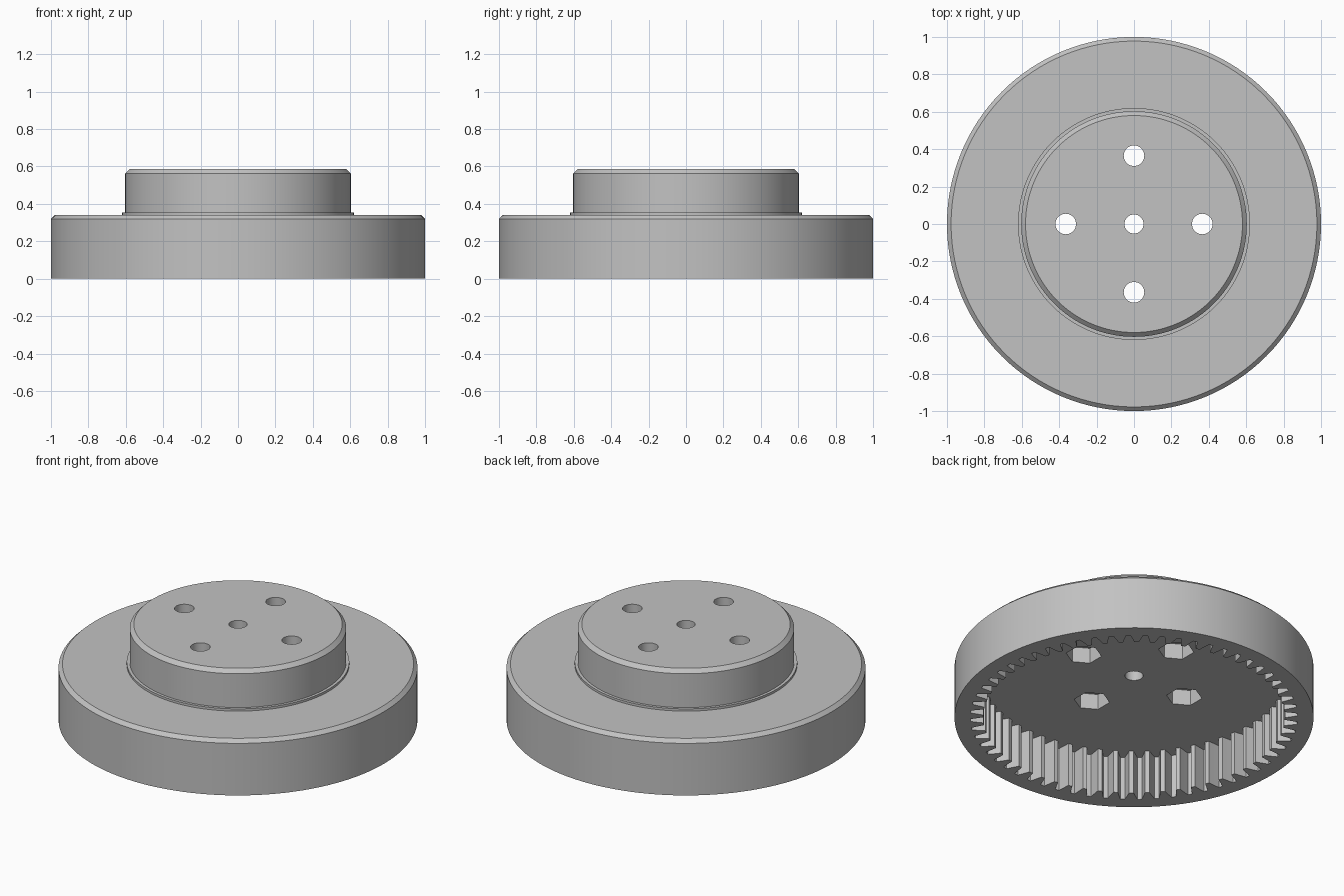
import bpy, bmesh
from math import sin, cos, pi, tau

if "Cube" in bpy.data.objects:
    bpy.data.objects.remove(bpy.data.objects["Cube"])

SEGMENTS = 128
TEETH = 60
FLOOR = 0.268          # ceiling of the geared pocket
HOLE_RING = 0.365      # distance of the bolt holes from the axis

grey = bpy.data.materials.new("light grey")
grey.use_nodes = True
grey.diffuse_color = (0.54, 0.54, 0.54, 1)
grey.node_tree.nodes["Principled BSDF"].inputs["Base Color"].default_value = grey.diffuse_color


def finish(name, bm):
    bmesh.ops.recalc_face_normals(bm, faces=bm.faces)
    mesh = bpy.data.meshes.new(name)
    bm.to_mesh(mesh)
    bm.free()
    mesh.materials.append(grey)
    obj = bpy.data.objects.new(name, mesh)
    bpy.context.collection.objects.link(obj)
    return obj


def skin(bm, rings):
    """Join equal rings of points into a closed solid."""
    loops = [[bm.verts.new(p) for p in ring] for ring in rings]
    n = len(loops[0])
    for a, b in zip(loops, loops[1:]):
        for i in range(n):
            j = (i + 1) % n
            bm.faces.new((a[i], a[j], b[j], b[i]))
    bm.faces.new(loops[0][::-1])
    bm.faces.new(loops[-1])


def circle(radius, z, n=SEGMENTS, x=0, y=0, turn=0):
    return [(x + radius * cos(tau * i / n + turn),
             y + radius * sin(tau * i / n + turn), z) for i in range(n)]


def tooth_outline(z):
    """Outline of the pocket: a narrow groove between each pair of teeth."""
    steps = [(-0.36, 0.84), (-0.25, 0.875), (-0.13, 0.912),
             (0.13, 0.912), (0.25, 0.875), (0.36, 0.84)]
    return [(r * cos(tau * (k + s) / TEETH), r * sin(tau * (k + s) / TEETH), z)
            for k in range(TEETH) for s, r in steps]


# Turned body: wide rim, thin collar and raised hub with chamfered edges
profile = [(1, 0), (1, 0.32), (0.978, 0.341), (0.62, 0.341), (0.62, 0.355),
           (0.603, 0.355), (0.603, 0.563), (0.58, 0.586)]
bm = bmesh.new()
skin(bm, [circle(r, z) for r, z in profile])
body = finish("ring_gear_hub", bm)

# Toothed pocket underneath
bm = bmesh.new()
skin(bm, [tooth_outline(-0.1), tooth_outline(FLOOR)])
cutters = [finish("tooth_pocket_cutter", bm)]

# Hexagonal nut recesses and round bolt holes
spots = [(HOLE_RING * cos(k * pi / 2), HOLE_RING * sin(k * pi / 2)) for k in range(4)]
bm = bmesh.new()
for x, y in spots:
    skin(bm, [circle(0.1, z, 6, x, y, pi / 2) for z in (FLOOR - 0.1, FLOOR + 0.095)])
cutters.append(finish("nut_recess_cutter", bm))

bm = bmesh.new()
for x, y, r in [(x, y, 0.055) for x, y in spots] + [(0, 0, 0.051)]:
    skin(bm, [circle(r, z, 32, x, y) for z in (FLOOR - 0.1, 0.7)])
cutters.append(finish("bolt_hole_cutter", bm))

# Cut each shape out of the body
bpy.ops.object.select_all(action="DESELECT")
bpy.context.view_layer.objects.active = body
body.select_set(True)
for cutter in cutters:
    cut = body.modifiers.new(cutter.name, "BOOLEAN")
    cut.operation = "DIFFERENCE"
    cut.solver = "EXACT"
    cut.object = cutter
    bpy.ops.object.modifier_apply(modifier=cut.name)
    bpy.data.objects.remove(cutter)

bpy.ops.object.shade_smooth_by_angle(angle=pi / 9)
